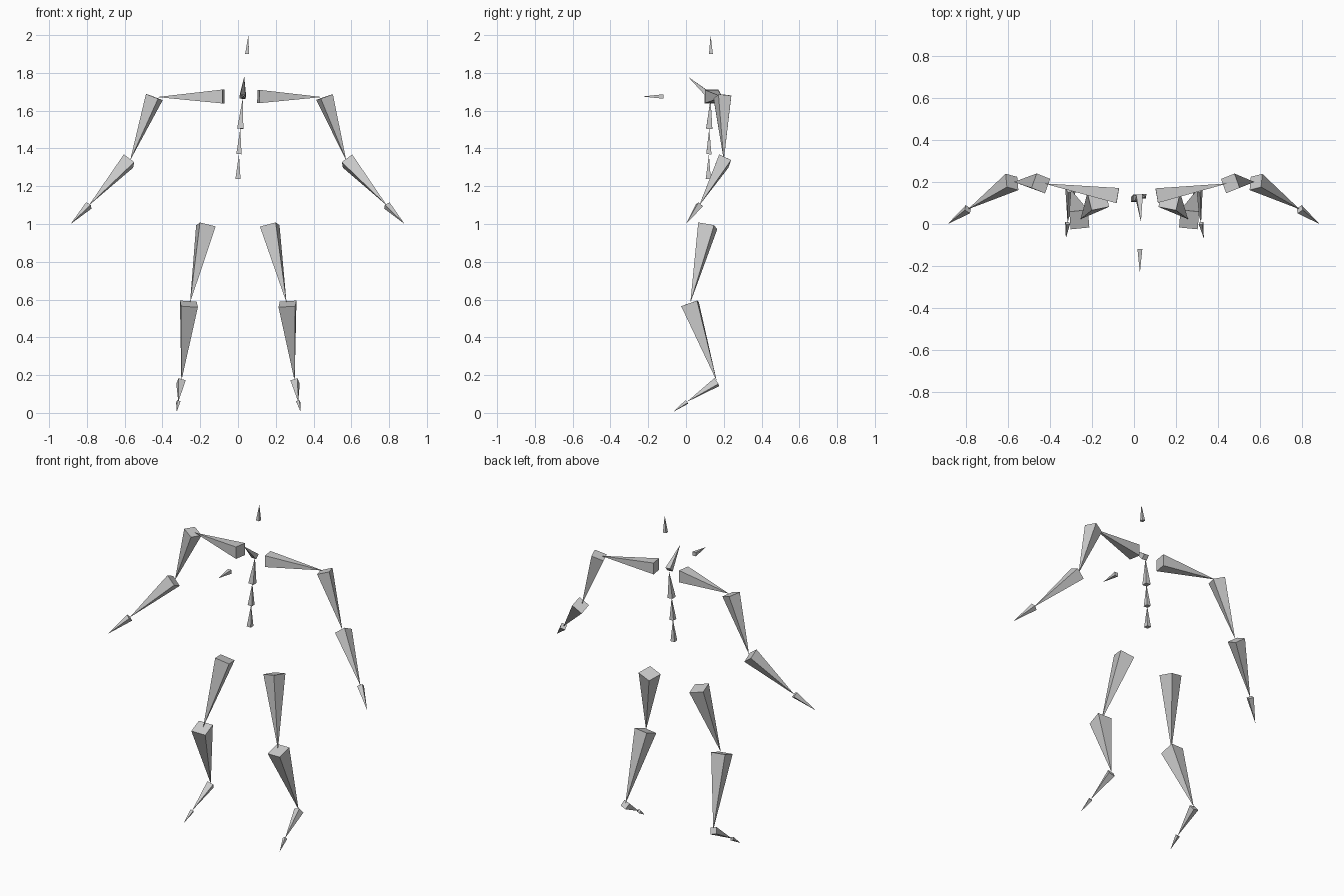
import bpy, bmesh
from mathutils import Vector

if "Cube" in bpy.data.objects:
    bpy.data.objects.remove(bpy.data.objects["Cube"])

bone_grey = bpy.data.materials.new("bone_grey")
bone_grey.diffuse_color = (0.6, 0.6, 0.6, 1)
bone_grey.use_nodes = True
bone_grey.node_tree.nodes["Principled BSDF"].inputs["Base Color"].default_value = bone_grey.diffuse_color

RATIO = 0.205  # base width relative to bone length


def bone(name, head, tail, facing):
    """Square pyramid from head to tail, one side turned towards 'facing'."""
    head, tail = Vector(head), Vector(tail)
    axis = tail - head
    half = axis.length * RATIO / 2
    axis.normalize()
    f = Vector(facing)
    f = (f - axis * f.dot(axis)).normalized()
    s = axis.cross(f)
    bm = bmesh.new()
    ring = [bm.verts.new(head + (f * a + s * b) * half)
            for a, b in ((1, 1), (-1, 1), (-1, -1), (1, -1))]
    tip = bm.verts.new(tail)
    bm.faces.new(ring)
    for i in range(4):
        bm.faces.new((ring[i], ring[(i + 1) % 4], tip))
    bmesh.ops.recalc_face_normals(bm, faces=bm.faces)
    mesh = bpy.data.meshes.new(name)
    bm.to_mesh(mesh)
    bm.free()
    mesh.materials.append(bone_grey)
    bpy.context.collection.objects.link(bpy.data.objects.new(name, mesh))


# Centre line: spine, neck and the two loose head markers
FRONT = (0, -1, 0)
bone("lower_spine", (0.0, 0.118, 1.238), (0.005, 0.121, 1.37), FRONT)
bone("middle_spine", (0.005, 0.121, 1.37), (0.012, 0.123, 1.505), FRONT)
bone("upper_spine", (0.012, 0.123, 1.505), (0.025, 0.13, 1.665), FRONT)
bone("neck", (0.025, 0.13, 1.675), (0.033, 0.01, 1.78), FRONT)
bone("head_top", (0.048, 0.132, 1.90), (0.055, 0.13, 2.0), FRONT)
bone("face_marker", (0.028, -0.12, 1.675), (0.028, -0.233, 1.675), (0, 0, 1))

# Limbs: points hold (left x, right x, y, z); facing is given for the right side
limbs = [
    ("collar", (0.077, 0.108, 0.135, 1.675), (0.43, 0.445, 0.193, 1.672), (0, 0, 1)),
    ("upper_arm", (0.443, 0.458, 0.193, 1.672), (0.571, 0.573, 0.20, 1.337), (0.4, -1, 0)),
    ("forearm", (0.58, 0.58, 0.20, 1.333), (0.79, 0.788, 0.07, 1.098), (0.15, -1, 0.15)),
    ("hand", (0.79, 0.788, 0.07, 1.098), (0.886, 0.882, 0.0, 1.0), (0.5, -1, 0.3)),
    ("thigh", (0.17, 0.168, 0.115, 0.99), (0.254, 0.257, 0.023, 0.583), (-0.2, -1, 0)),
    ("shin", (0.26, 0.262, 0.021, 0.577), (0.30, 0.30, 0.163, 0.168), (-0.1, -1, 0)),
    ("foot", (0.302, 0.302, 0.163, 0.163), (0.316, 0.319, 0.004, 0.058), (1, 0, 0.4)),
    ("toe", (0.316, 0.319, 0.004, 0.058), (0.324, 0.332, -0.068, 0.005), (1, 0, 0.4)),
]
for side, sx, k in (("left", -1, 0), ("right", 1, 1)):
    for name, a, b, f in limbs:
        bone(f"{side}_{name}", (sx * a[k], a[2], a[3]), (sx * b[k], b[2], b[3]),
             (sx * f[0], f[1], f[2]))
